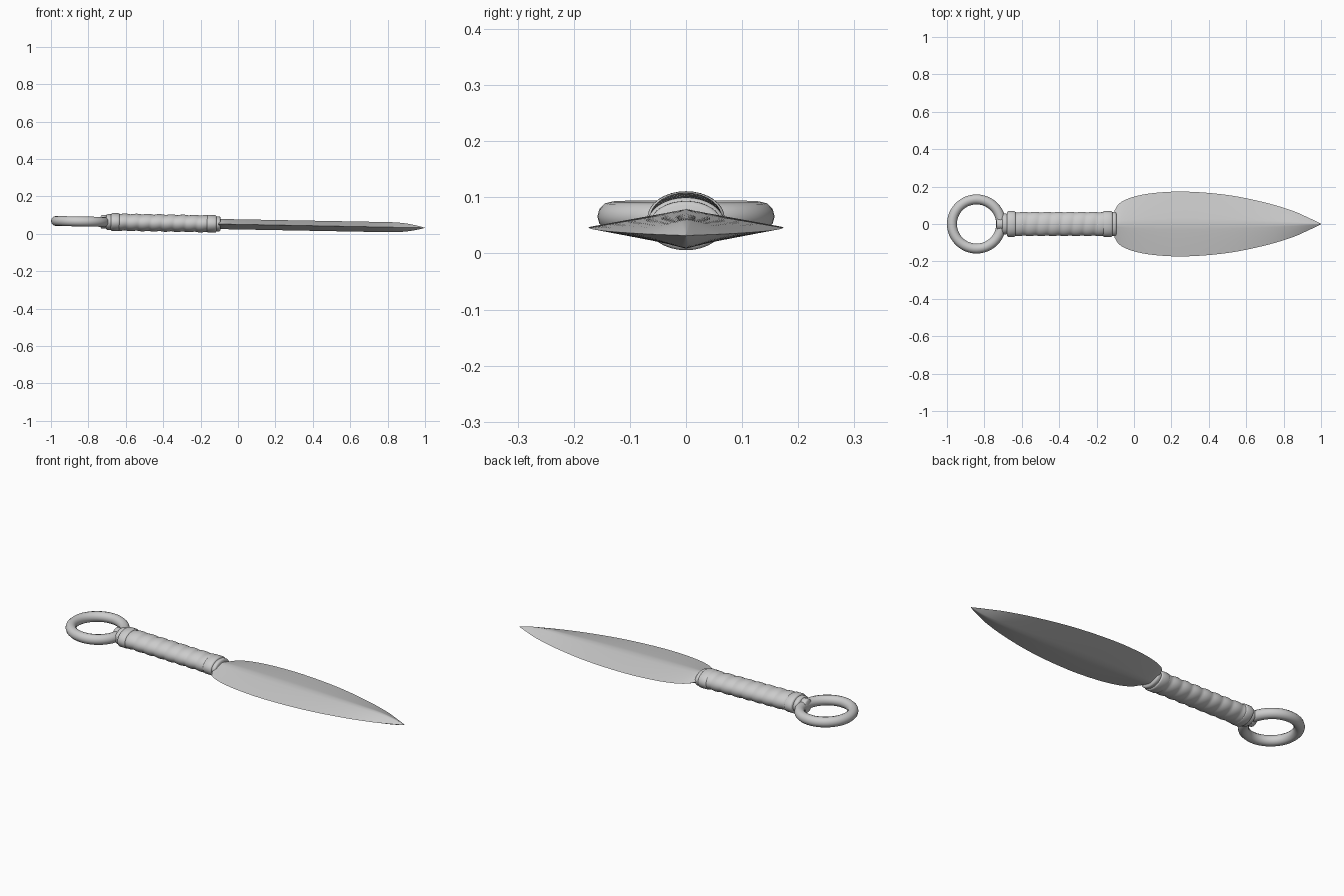
import bpy, bmesh, math
from math import sin, cos, pi
from mathutils import Matrix

if "Cube" in bpy.data.objects:
    bpy.data.objects.remove(bpy.data.objects["Cube"], do_unlink=True)

steel = bpy.data.materials.new("grey_steel")
steel.use_nodes = True
GREY = (0.6, 0.6, 0.6, 1)
steel.diffuse_color = GREY
steel.node_tree.nodes["Principled BSDF"].inputs["Base Color"].default_value = GREY

# Everything is built along the x axis, then tipped so the point dips slightly
TILT = Matrix.Translation((0, 0, 0.0505)) @ Matrix.Rotation(0.0185, 4, 'Y')


def finish(name, bm, angle=40):
    bmesh.ops.recalc_face_normals(bm, faces=bm.faces)
    bm.transform(TILT)
    mesh = bpy.data.meshes.new(name)
    bm.to_mesh(mesh)
    bm.free()
    mesh.materials.append(steel)
    obj = bpy.data.objects.new(name, mesh)
    bpy.context.collection.objects.link(obj)
    bpy.ops.object.select_all(action='DESELECT')
    obj.select_set(True)
    bpy.context.view_layer.objects.active = obj
    bpy.ops.object.shade_smooth_by_angle(angle=math.radians(angle))
    return obj


def loft(name, rings, closed=False, angle=40):
    """Skin a list of point rings; cap both ends unless closed."""
    bm = bmesh.new()
    loops = [[bm.verts.new(p) for p in ring] for ring in rings]
    n = len(loops[0])
    pairs = list(zip(loops, loops[1:]))
    if closed:
        pairs.append((loops[-1], loops[0]))
    for a, b in pairs:
        for i in range(n):
            j = (i + 1) % n
            bm.faces.new((a[i], a[j], b[j], b[i]))
    if not closed:
        bm.faces.new(loops[0])
        bm.faces.new(loops[-1])
    return finish(name, bm, angle)


def oval(x, ry, rz, n=32, wave=lambda a: 0):
    return [(x, (ry + wave(a)) * cos(a), (rz + wave(a)) * sin(a))
            for a in (2 * pi * i / n for i in range(n))]


def smooth(points, x):
    """Cubic interpolation through (x, value) pairs."""
    k = max(i for i in range(len(points) - 1) if points[i][0] <= x)
    p = [points[min(max(i, 0), len(points) - 1)] for i in range(k - 1, k + 3)]
    (x0, v0), (x1, v1), (x2, v2), (x3, v3) = p
    w = x2 - x1
    m1, m2 = (v2 - v0) / (x2 - x0) * w, (v3 - v1) / (x3 - x1) * w
    t = (x - x1) / w
    return ((2 * t**3 - 3 * t**2 + 1) * v1 + (t**3 - 2 * t**2 + t) * m1
            + (3 * t**2 - 2 * t**3) * v2 + (t**3 - t**2) * m2)


# Leaf blade: soft ridge on both faces, sharp edges
OUTLINE = [(-0.105, 0.07), (-0.08, 0.11), (0, 0.146), (0.12, 0.167), (0.28, 0.173),
           (0.5, 0.155), (0.7, 0.115), (0.85, 0.07), (0.93, 0.035), (1.0, 0.002)]


def blade_ring(x, n=12):
    half = smooth(OUTLINE, x)
    thick = 0.027 if x < 0.8 else 0.027 * max(1 - ((x - 0.8) / 0.2) ** 2.2, 0.03)
    ring = []
    for side in (1, -1):
        for i in range(n):
            t = side * (1 - 2 * i / n)
            ring.append((x, half * t, side * thick * (1 - abs(t) ** 1.15)))
    return ring


STEPS = 60
loft("blade", [blade_ring(-0.105 + 1.104 * i / STEPS) for i in range(STEPS + 1)], angle=50)

# Grip with a spiral wrapping
START, LENGTH, PITCH = -0.645, 0.49, 0.062
grip = []
for i in range(71):
    x = START + LENGTH * i / 70
    grip.append(oval(x, 0.0605, 0.0425,
                     wave=lambda a: 0.0045 * abs(sin(pi * x / PITCH + a / 2))))
loft("wrapped_grip", grip)


# Rounded collars at both ends of the grip
def collar(name, x0, x1, ry, rz, bevel=0.007):
    loft(name, [oval(x0, ry - bevel, rz - bevel), oval(x0 + bevel / 2, ry - bevel / 4, rz - bevel / 4),
                oval(x0 + bevel, ry, rz), oval(x1 - bevel, ry, rz),
                oval(x1 - bevel / 2, ry - bevel / 4, rz - bevel / 4),
                oval(x1, ry - bevel, rz - bevel)])


collar("rear_collar", -0.68, -0.633, 0.069, 0.048)
collar("front_collar", -0.167, -0.115, 0.069, 0.047)
collar("front_lip", -0.12, -0.094, 0.064, 0.041)
collar("rear_lip", -0.705, -0.675, 0.055, 0.042)

# Tang that clasps the ring
collar("ring_clasp", -0.735, -0.69, 0.033, 0.036)

# Finger ring
ring = []
for i in range(48):
    a = 2 * pi * i / 48
    ring.append([(-0.842 + (0.1315 + 0.0265 * cos(b)) * cos(a),
                  (0.1315 + 0.0265 * cos(b)) * sin(a), 0.0265 * sin(b))
                 for b in (2 * pi * j / 12 for j in range(12))])
loft("finger_ring", ring, closed=True, angle=60)
